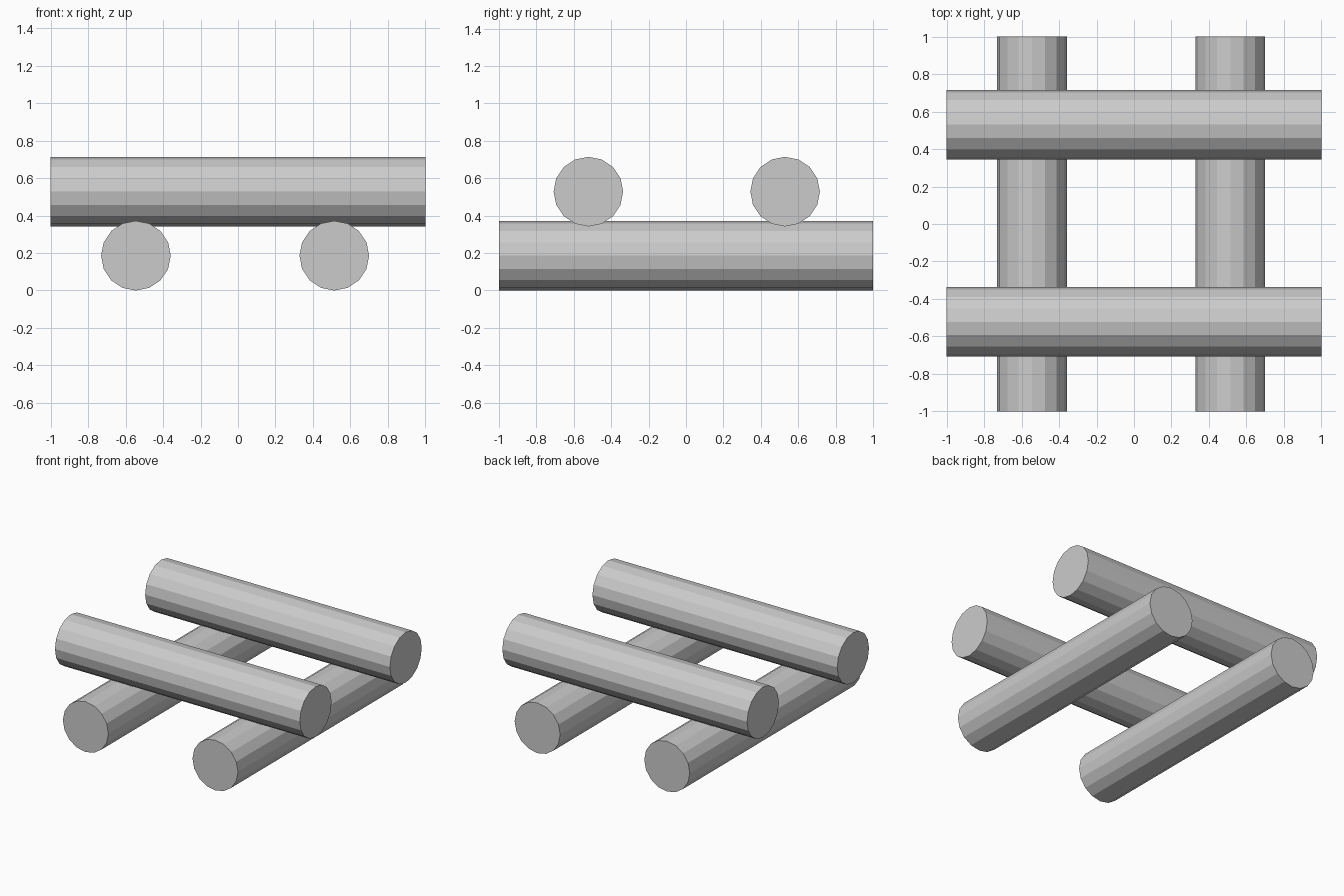
import bpy
from math import pi

if "Cube" in bpy.data.objects:
    bpy.data.objects.remove(bpy.data.objects["Cube"])

R = 0.186      # log radius
LENGTH = 2.0   # log length
SIDES = 16


def log(name, location, rotation):
    bpy.ops.mesh.primitive_cylinder_add(vertices=SIDES, radius=R, depth=LENGTH,
                                        location=location, rotation=rotation)
    bpy.context.object.name = name


# Lower pair, running front to back
for side, x in (("left", -0.545), ("right", 0.514)):
    log(f"lower_log_{side}", (x, 0, R), (pi / 2, 0, 0))

# Upper pair, laid across and sunk slightly into the lower pair
for side, y in (("front", -0.522), ("back", 0.53)):
    log(f"upper_log_{side}", (0, y, 0.528), (0, pi / 2, 0))
